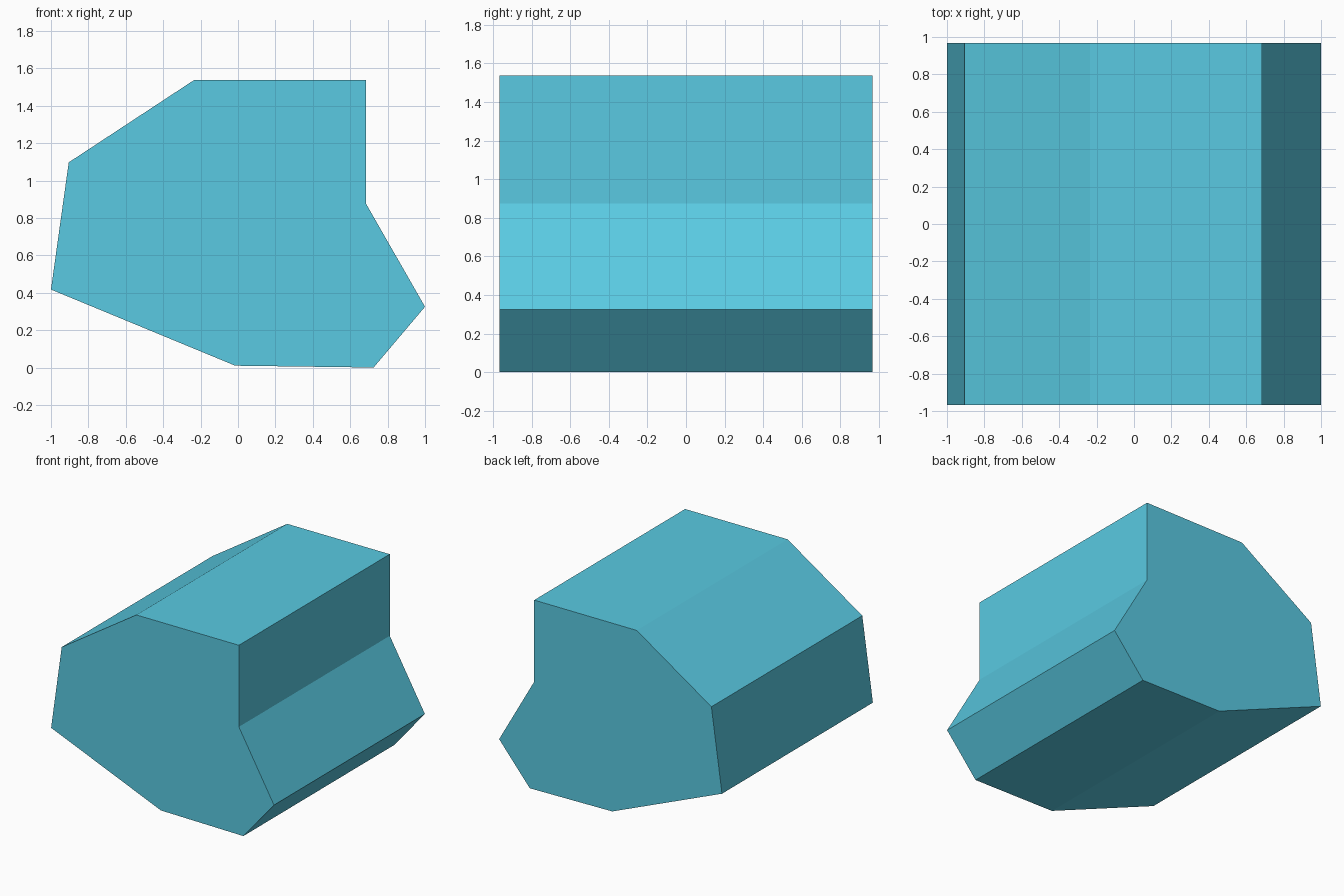
import bpy, bmesh

if "Cube" in bpy.data.objects:
    bpy.data.objects.remove(bpy.data.objects["Cube"])

HALF_LENGTH = 0.967

# Side outline (x, z), constant along the whole length
PROFILE = [
    (-0.015, 0.01), (0.725, 0.0), (1.0, 0.325), (0.685, 0.875),
    (0.685, 1.537), (-0.235, 1.537), (-0.905, 1.097), (-1.0, 0.417),
]

# Single flat colour
cyan = bpy.data.materials.new("sky cyan")
cyan.diffuse_color = (0.1, 0.59, 0.76, 1.0)
cyan.use_nodes = True
cyan.node_tree.nodes["Principled BSDF"].inputs["Base Color"].default_value = cyan.diffuse_color

# Faceted block: outline extruded from front to back
bm = bmesh.new()
face = bm.faces.new([bm.verts.new((x, -HALF_LENGTH, z)) for x, z in PROFILE])
ext = bmesh.ops.extrude_face_region(bm, geom=[face])
back = [v for v in ext["geom"] if isinstance(v, bmesh.types.BMVert)]
bmesh.ops.translate(bm, verts=back, vec=(0, 2 * HALF_LENGTH, 0))
# Keep the front cap if the extrusion consumed it
if not any(all(v.co.y < 0 for v in f.verts) for f in bm.faces):
    bmesh.ops.holes_fill(bm, edges=[e for e in bm.edges if e.is_boundary])
bmesh.ops.recalc_face_normals(bm, faces=bm.faces)

mesh = bpy.data.meshes.new("faceted_block")
bm.to_mesh(mesh)
bm.free()
mesh.materials.append(cyan)
block = bpy.data.objects.new("faceted_block", mesh)
bpy.context.collection.objects.link(block)
